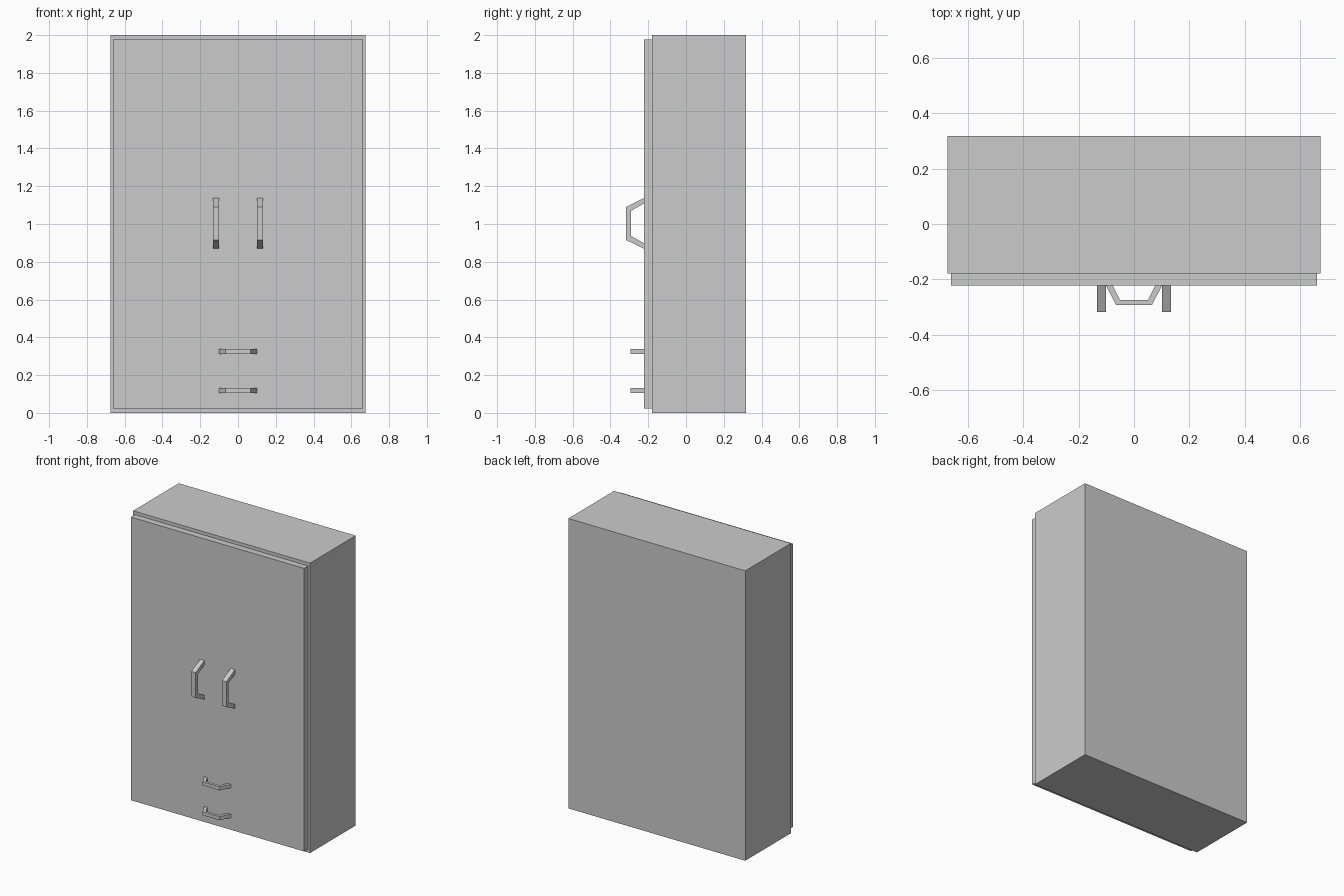
import bpy
import bmesh
from mathutils import Vector

cube = bpy.data.objects.get("Cube")
if cube:
    bpy.data.objects.remove(cube, do_unlink=True)

grey = bpy.data.materials.new("plain_grey")
grey.use_nodes = True
grey.diffuse_color = (0.6, 0.6, 0.6, 1)
grey.node_tree.nodes["Principled BSDF"].inputs["Base Color"].default_value = (0.6, 0.6, 0.6, 1)


def finish(name, bm):
    bmesh.ops.recalc_face_normals(bm, faces=bm.faces)
    mesh = bpy.data.meshes.new(name)
    bm.to_mesh(mesh)
    bm.free()
    mesh.materials.append(grey)
    obj = bpy.data.objects.new(name, mesh)
    bpy.context.collection.objects.link(obj)
    return obj


def box(name, low, high):
    low, high = Vector(low), Vector(high)
    bm = bmesh.new()
    bmesh.ops.create_cube(bm, size=1)
    bmesh.ops.scale(bm, vec=high - low, verts=bm.verts)
    bmesh.ops.translate(bm, vec=(low + high) / 2, verts=bm.verts)
    return finish(name, bm)


def handle(name, centre, outer, inner, width, upright):
    """Bracket handle: half profiles of (along, y) mirrored, then extruded across."""
    def arch(half):
        return half + [(-a, y) for a, y in reversed(half)]
    rows = []
    bm = bmesh.new()
    for side in (-width / 2, width / 2):
        for profile in (arch(outer), arch(inner)):
            rows.append([bm.verts.new((side, y, a) if upright else (a, y, side))
                         for a, y in profile])
    # Rows around the cross-section: outer, inner, inner, outer
    ring = [rows[0], rows[1], rows[3], rows[2]]
    for k in range(4):
        a, b = ring[k], ring[(k + 1) % 4]
        for i in range(len(a) - 1):
            bm.faces.new((a[i], a[i + 1], b[i + 1], b[i]))
    bm.faces.new([r[0] for r in ring])
    bm.faces.new([r[-1] for r in ring])
    bmesh.ops.translate(bm, vec=centre, verts=bm.verts)
    return finish(name, bm)


# Cabinet body and the front slab
box("cabinet_body", (-0.675, -0.179, 0), (0.675, 0.318, 2))
box("front_panel", (-0.661, -0.223, 0.024), (0.661, -0.179, 1.977))

# Upright door handles
for name, x in (("left_door_handle", 0.117), ("right_door_handle", -0.117)):
    handle(name, (x, 0, 1.003),
           [(0.134, -0.223), (0.087, -0.318)],
           [(0.105, -0.223), (0.066, -0.292)], 0.033, True)

# Level drawer handles
for name, z in (("upper_drawer_handle", 0.325), ("lower_drawer_handle", 0.119)):
    handle(name, (0, 0, z),
           [(0.101, -0.223), (0.065, -0.293)],
           [(0.077, -0.223), (0.051, -0.274)], 0.025, False)
